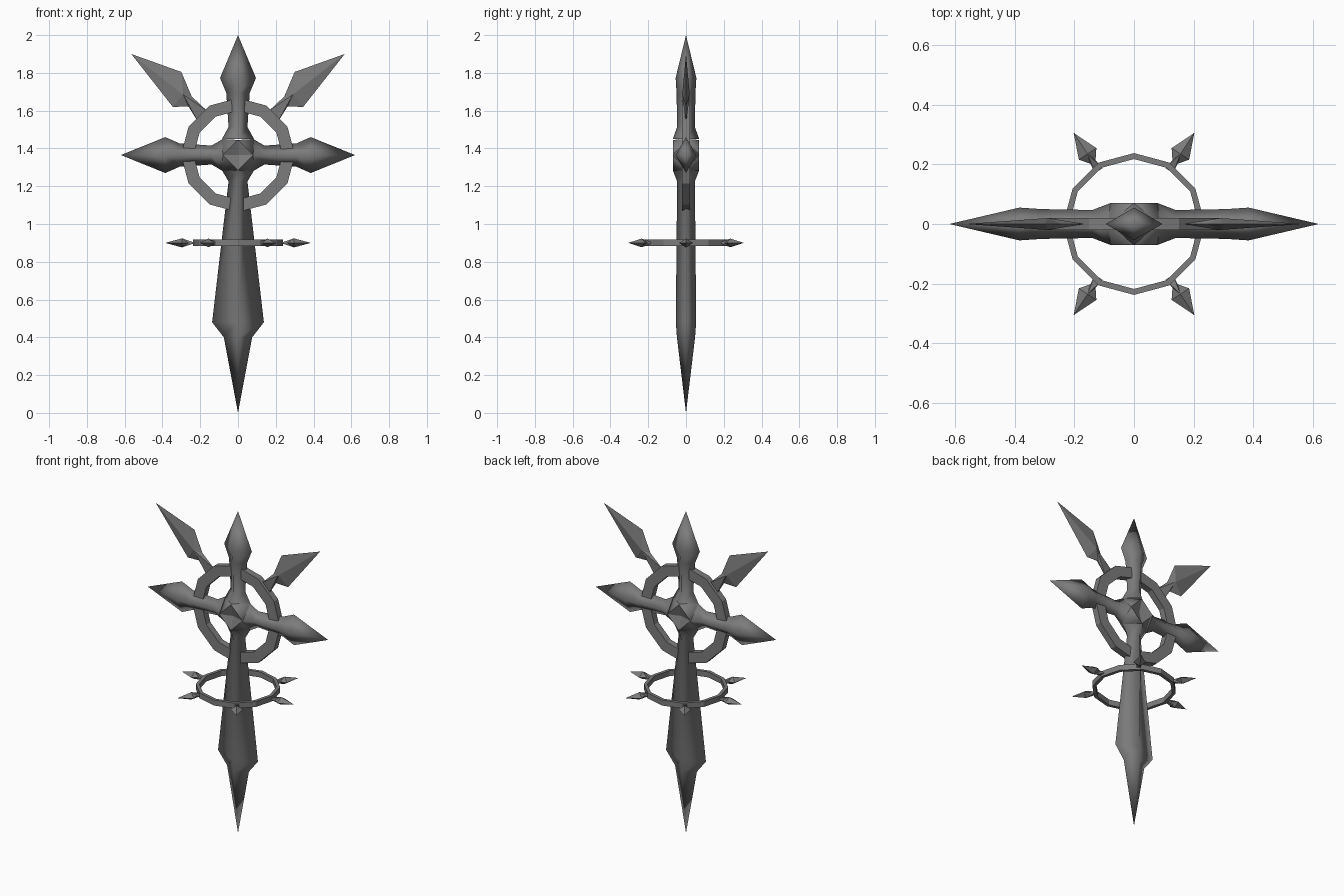
import bpy, math
from mathutils import Matrix, Vector

if "Cube" in bpy.data.objects:
    bpy.data.objects.remove(bpy.data.objects["Cube"])

HUB_Z = 1.365
RING_Z = 0.9

iron = bpy.data.materials.new("dark_iron")
iron.use_nodes = True
iron.diffuse_color = (0.2, 0.2, 0.2, 1)
iron.node_tree.nodes["Principled BSDF"].inputs["Base Color"].default_value = (0.2, 0.2, 0.2, 1)


def build(name, verts, faces, matrix, smooth=False):
    mesh = bpy.data.meshes.new(name)
    mesh.from_pydata(verts, [], faces)
    mesh.transform(matrix)
    mesh.materials.append(iron)
    obj = bpy.data.objects.new(name, mesh)
    bpy.context.collection.objects.link(obj)
    for poly in mesh.polygons:
        poly.use_smooth = smooth
    # consistent outward normals
    import bmesh
    bm = bmesh.new()
    bm.from_mesh(mesh)
    bmesh.ops.recalc_face_normals(bm, faces=bm.faces)
    bm.to_mesh(mesh)
    bm.free()
    return obj


def spike_arm(name, profile, tip, angle):
    """Tapered arm of diamond sections (distance, half width, half depth), pointing along +z."""
    verts, faces = [], []
    for r, w, d in profile:
        verts += [(w, 0, r), (0, d, r), (-w, 0, r), (0, -d, r)]
    verts.append((0, 0, tip))
    last = len(profile) - 1
    for i in range(last):
        for k in range(4):
            n = (k + 1) % 4
            faces.append((i * 4 + k, i * 4 + n, i * 4 + 4 + n, i * 4 + 4 + k))
    for k in range(4):
        faces.append((last * 4 + k, last * 4 + (k + 1) % 4, len(verts) - 1))
    turn = Matrix.Translation((0, 0, HUB_Z)) @ Matrix.Rotation(angle, 4, 'Y')
    return build(name, verts, faces, turn, True)


def ring(name, outer, inner, half, matrix, sides=12):
    """Faceted flat ring in the local xy plane."""
    verts, faces = [], []
    for i in range(sides):
        a = math.tau * i / sides
        for r, h in ((outer, half), (inner, half), (inner, -half), (outer, -half)):
            verts.append((r * math.cos(a), r * math.sin(a), h))
    for i in range(sides):
        j = (i + 1) % sides
        for k in range(4):
            n = (k + 1) % 4
            faces.append((i * 4 + k, j * 4 + k, j * 4 + n, i * 4 + n))
    return build(name, verts, faces, matrix)


def barb(name, outline, ridge, half, matrix):
    """Blade-edged barb: neck and head outline with a raised ridge point on both sides."""
    verts = [(x, y, 0) for x, y in outline]
    n = len(verts)
    verts += [(*ridge, half), (*ridge, -half)]
    faces = []
    for i in range(n):
        j = (i + 1) % n
        faces += [(i, j, n), (j, i, n + 1)]
    return build(name, verts, faces, matrix)


# Cross arms and long lower blade
arm = [(0.08, 0.085, 0.07), (0.14, 0.05, 0.047), (0.31, 0.062, 0.05), (0.385, 0.095, 0.055)]
spike_arm("left_arm", arm, 0.62, math.pi / 2)
spike_arm("right_arm", arm, 0.62, -math.pi / 2)
spike_arm("top_arm", [(r * 1.06, w, d) for r, w, d in arm], 0.635, 0)
spike_arm("lower_blade", arm[:2] + [(0.885, 0.137, 0.054), (0.965, 0.075, 0.048)], HUB_Z, math.pi)

# Hub: sloped corners around a dented diamond on each face
hub_verts, hub_faces = [], []
for k in range(4):
    a = k * math.pi / 2
    c, s = math.cos(a), math.sin(a)
    corner = Vector((c - s, 0, s + c)) * 0.085
    hub_verts += [(0.08 * c, -0.07, 0.08 * s), (0.08 * c, 0.07, 0.08 * s), corner]
hub_verts += [(0, -0.045, 0), (0, 0.045, 0)]
for k in range(4):
    n = (k + 1) % 4
    for side in (0, 1):
        hub_faces += [(k * 3 + side, n * 3 + side, k * 3 + 2), (k * 3 + side, n * 3 + side, 12 + side)]
    hub_faces.append((k * 3, k * 3 + 1, ((k + 3) % 4) * 3 + 2))
    hub_faces.append((k * 3, k * 3 + 1, k * 3 + 2))
hub = build("hub", hub_verts, hub_faces, Matrix.Translation((0, 0, HUB_Z)))
for poly in hub.data.polygons:
    poly.use_smooth = not any(v >= 12 for v in poly.vertices)

# Upright ring behind the arms
upright = Matrix.Translation((0, 0, HUB_Z)) @ Matrix.Rotation(math.pi / 2, 4, 'X')
ring("upright_ring", 0.302, 0.235, 0.02, upright)

# Large barbs on the upper diagonals
large = [(0.565, 0.535), (0.3, 0.44), (0.245, 0.31), (0.165, 0.235), (0.205, 0.165), (0.262, 0.257), (0.345, 0.255)]
for label, sx in (("left", 1), ("right", -1)):
    barb(label + "_large_barb", [(x * sx, y) for x, y in large], (0.29 * sx, 0.32), 0.02, upright)

# Level ring around the blade
level = Matrix.Translation((0, 0, RING_Z))
ring("level_ring", 0.238, 0.218, 0.017, level)

# Six small barbs around the level ring
small = [(0.225, 0.016), (0.262, 0.011), (0.296, 0.037), (0.385, 0)]
small += [(x, -y) for x, y in reversed(small[:3])]
for i, degrees in enumerate((0, 56.5, 123.5, 180, 236.5, 303.5)):
    spin = Matrix.Rotation(math.radians(degrees), 4, 'Z')
    size = Matrix.Scale(0.367 / 0.385 if i % 3 else 1, 4)
    barb("small_barb_%d" % (i + 1), small, (0.296, 0), 0.024, level @ spin @ size)
